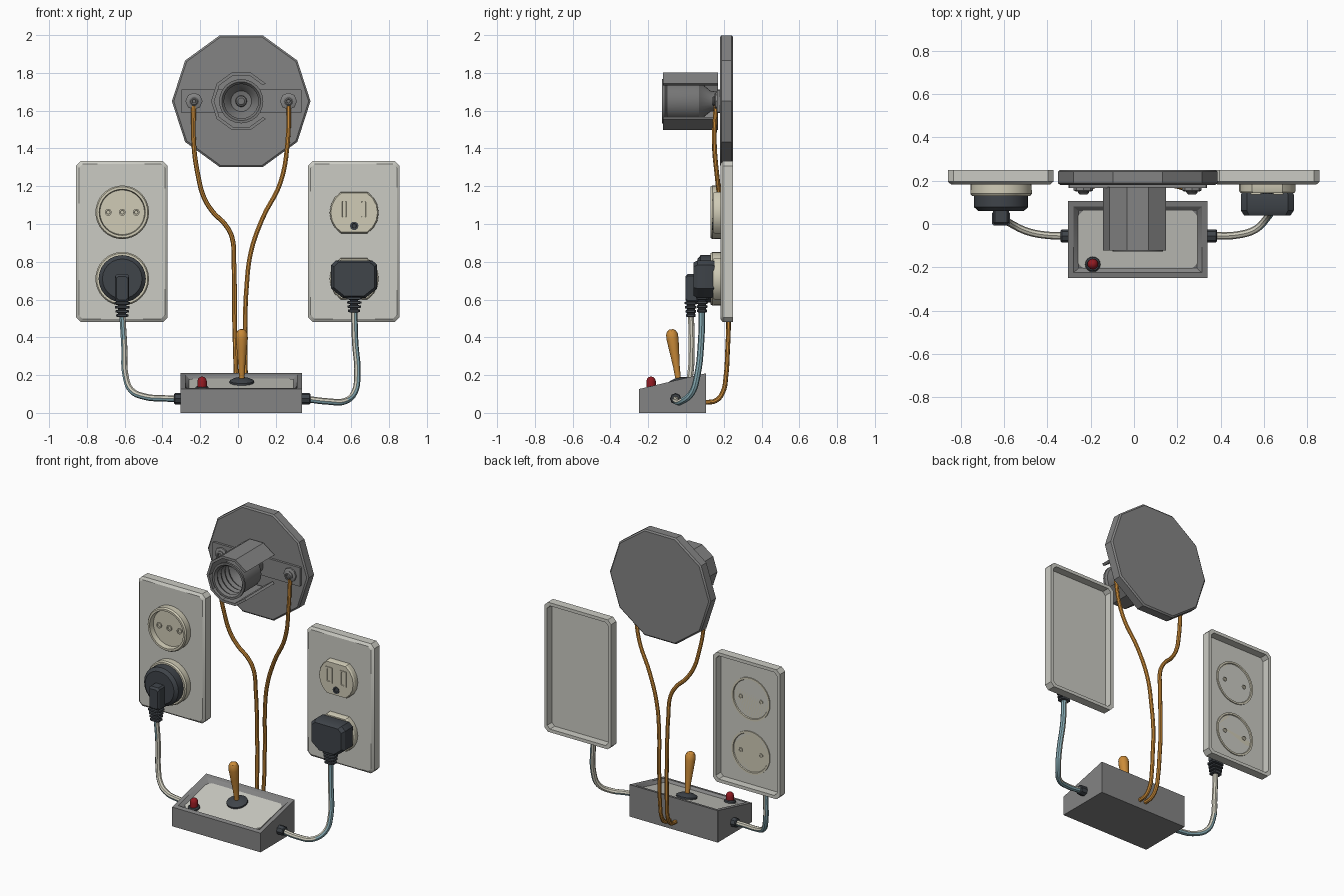
import bpy, bmesh
from math import sin, cos, pi, radians
from mathutils import Matrix, Vector


def material(name, rgb):
    m = bpy.data.materials.new(name)
    m.diffuse_color = (*rgb, 1)
    return m


GREY = material("mid grey", (0.23, 0.23, 0.23))
STEEL = material("socket steel", (0.18, 0.18, 0.18))
PLATE = material("pale grey", (0.60, 0.60, 0.55))
CREAM = material("cream", (0.63, 0.60, 0.47))
DARK = material("dark slate", (0.05, 0.058, 0.068))
ORANGE = material("orange", (0.60, 0.26, 0.04))
RED = material("red", (0.28, 0.01, 0.015))
IVORY = material("ivory cable", (0.64, 0.62, 0.52))
TEAL = material("teal cable", (0.24, 0.41, 0.46))

# Lofts are made in (u, v, depth); these turn depth towards each axis
Z = Matrix.Identity(4)
Y = Matrix(((1, 0, 0, 0), (0, 0, 1, 0), (0, 1, 0, 0), (0, 0, 0, 1)))
X = Matrix(((0, 0, 1, 0), (1, 0, 0, 0), (0, 1, 0, 0), (0, 0, 0, 1)))


def finish(name, me, mats):
    for m in mats:
        me.materials.append(m)
    me.shade_smooth()
    me.set_sharp_from_angle(angle=radians(32))
    ob = bpy.data.objects.new(name, me)
    bpy.context.collection.objects.link(ob)
    return ob


def loft(name, layers, mat, loc=(0, 0, 0), axis=Y, shear=0):
    """Skin a list of (outline, depth) layers and cap both ends."""
    bm = bmesh.new()
    M = Matrix.Translation(loc) @ axis
    rings = []
    for pts, d in layers:
        rings.append([bm.verts.new(M @ Vector((u, v, d + (shear * v if d else 0)))) for u, v in pts])
    n = len(rings[0])
    for a, b in zip(rings, rings[1:]):
        for i in range(n):
            j = (i + 1) % n
            bm.faces.new((a[i], a[j], b[j], b[i]))
    bm.faces.new(rings[0])
    bm.faces.new(rings[-1])
    bmesh.ops.recalc_face_normals(bm, faces=bm.faces[:])
    me = bpy.data.meshes.new(name)
    bm.to_mesh(me)
    bm.free()
    return finish(name, me, [mat])


def circle(r, n=24):
    return [(r * cos(2 * pi * i / n), r * sin(2 * pi * i / n)) for i in range(n)]


def rect(w, h, c=0.005):
    """Rectangle of half sizes w, h with chamfered corners."""
    return [(w, h - c), (w - c, h), (c - w, h), (-w, h - c),
            (-w, c - h), (c - w, -h), (w - c, -h), (w, c - h)]


def scaled(pts, s):
    return [(u * s, v * s) for u, v in pts]


def lathe(name, profile, mat, loc, axis=Y, n=24):
    return loft(name, [(circle(r, n), d) for r, d in profile], mat, loc, axis)


def tube(name, pts, r, mats):
    """Round tube along a smooth path; a second colour covers the outer side."""
    cu = bpy.data.curves.new(name, 'CURVE')
    cu.dimensions = '3D'
    cu.bevel_depth = r
    cu.bevel_resolution = 2
    cu.resolution_u = 5
    cu.use_fill_caps = True
    s = cu.splines.new('BEZIER')
    s.bezier_points.add(len(pts) - 1)
    for b, p in zip(s.bezier_points, pts):
        b.co = p
        b.handle_left_type = b.handle_right_type = 'AUTO'
    tmp = bpy.data.objects.new(name + "_path", cu)
    bpy.context.collection.objects.link(tmp)
    bpy.context.view_layer.update()
    me = bpy.data.meshes.new_from_object(tmp.evaluated_get(bpy.context.evaluated_depsgraph_get()))
    bpy.data.objects.remove(tmp)
    me.materials.clear()
    ob = finish(name, me, mats)
    if len(mats) > 1:
        side = 1 if pts[0][0] > 0 else -1
        for p in me.polygons:
            p.material_index = int(p.normal.x * side - p.normal.z > 0.05)
    return ob


CX, LZ = 0.017, 1.65

# Round lamp backplate, bracket and screws
lathe("lamp_backplate", [(0.357, 0.25), (0.367, 0.242), (0.367, 0.188), (0.357, 0.18)], GREY, (CX, 0, LZ), n=10)
loft("lamp_bracket", [(rect(0.32, 0.062), 0.185), (rect(0.32, 0.062), 0.165)], GREY, (CX, 0, LZ))
for side, sx in (("left", -0.25), ("right", 0.25)):
    lathe(side + "_washer", [(0.045, 0.168), (0.045, 0.155), (0.036, 0.15)], GREY, (CX + sx, 0, LZ), n=8)
    lathe(side + "_screw", [(0.026, 0.155), (0.026, 0.145), (0.018, 0.137), (0.011, 0.137), (0.009, 0.143)],
          STEEL, (CX + sx, 0, LZ), n=12)

# Open-sided shroud: ten-sided shell with the right-hand corner missing
arc = [radians(36 * i) for i in range(1, 10)]
shell = [(0.16 * cos(a), 0.16 * sin(a)) for a in arc] + [(0.143 * cos(a), 0.143 * sin(a)) for a in reversed(arc)]
loft("lamp_shroud", [(shell, 0.17), (shell, -0.122)], GREY, (CX, 0, LZ))

# Threaded lamp socket with inner contact
thread = [(0.103 if i % 2 else 0.091, -0.11 + 0.02 * i) for i in range(8)]
lathe("lamp_socket", [(0.05, 0.17), (0.055, 0.13), (0.104, 0.07), (0.106, 0.05), (0.106, -0.1), (0.117, -0.112),
                      (0.117, -0.126), (0.103, -0.126)] + thread +
      [(0.08, 0.05), (0.055, 0.085), (0.03, 0.09), (0.028, 0.06), (0.018, 0.052)], STEEL, (CX, 0, LZ))

# Hollow-backed wall plates
for side, px in (("left", -0.615), ("right", 0.613)):
    loft(side + "_wall_plate", [(rect(0.222, 0.405, 0.02), 0.2), (rect(0.222, 0.405, 0.02), 0.25),
                                (rect(0.243, 0.426, 0.025), 0.25), (rect(0.243, 0.426, 0.025), 0.195),
                                (rect(0.228, 0.411, 0.022), 0.182)], PLATE, (px, 0, 0.907))

# Round outlets on the left plate
for tag, z in (("upper", 1.062), ("lower", 0.71)):
    at = (-0.613, 0, z)
    lathe(tag + "_round_outlet", [(0.125, 0.2), (0.128, 0.206), (0.14, 0.206), (0.142, 0.14), (0.135, 0.13),
                                  (0.122, 0.13), (0.118, 0.165)], CREAM, at, n=32)
    for i, dx in enumerate((-0.074, 0, 0.074)):
        lathe(f"{tag}_pin_ring_{i}", [(0.018, 0.167), (0.018, 0.157), (0.011, 0.157), (0.009, 0.163)],
              CREAM, (at[0] + dx, 0, z), n=12)
        if dx:
            lathe(f"{tag}_rear_hole_{i}", [(0.014, 0.198), (0.014, 0.206), (0.009, 0.206), (0.008, 0.202)],
                  CREAM, (at[0] + dx, 0, z), n=10)

# Flat-topped outlets on the right plate
right_arc = [(0.13 * cos(radians(a)), 0.13 * sin(radians(a))) for a in range(-57, 58, 19)]
face = right_arc + [(-u, -v) for u, v in right_arc]
for tag, z in (("upper", 1.06), ("lower", 0.71)):
    at = (0.615, 0, z)
    loft(tag + "_slot_outlet", [(face, 0.19), (face, 0.152), (scaled(face, 0.95), 0.142)], CREAM, at)
    for i, dx in enumerate((-0.053, 0.05)):
        loft(f"{tag}_slot_{i}", [(rect(0.025, 0.052, 0.003), 0.145), (rect(0.025, 0.052, 0.003), 0.137),
                                 (rect(0.012, 0.042, 0.003), 0.137), (rect(0.010, 0.040, 0.003), 0.141)],
             CREAM, (at[0] + dx, 0, z + 0.018))
    lathe(tag + "_ground_hole", [(0.023, 0.145), (0.023, 0.138), (0.013, 0.138), (0.011, 0.141)],
          DARK, (at[0], 0, z - 0.07), n=10)

# Round plug with a boxy neck
lathe("round_plug", [(0.114, 0.165), (0.118, 0.14), (0.125, 0.13), (0.125, 0.078), (0.105, 0.06)],
      DARK, (-0.613, 0, 0.71))
loft("round_plug_neck", [(rect(0.037, 0.075, 0.01), 0.07), (rect(0.037, 0.075, 0.01), 0.008),
                         (rect(0.03, 0.062, 0.01), -0.003)], DARK, (-0.613, 0, 0.66))

# Faceted plug
half = [(0.06, -0.1), (0.095, -0.072), (0.122, -0.05), (0.122, 0.075), (0.095, 0.1)]
body = half + [(-u, v) for u, v in reversed(half)]
loft("faceted_plug", [(scaled(body, 0.95), 0.15), (body, 0.135), (body, 0.062), (scaled(body, 0.88), 0.04)],
     DARK, (0.615, 0, 0.708))

# Ribbed strain reliefs below the plugs
for side, x, y, top in (("left", -0.613, 0.026, 0.59), ("right", 0.615, 0.085, 0.615)):
    ribs = []
    for i in range(4):
        w, d = 0.041 - 0.003 * i, -0.022 * i
        ribs += [(rect(0.021, 0.021, 0.006), d), (rect(w, w * 0.8, 0.008), d - 0.003),
                 (rect(w, w * 0.8, 0.008), d - 0.014), (rect(0.021, 0.021, 0.006), d - 0.017)]
    loft(side + "_strain_relief", ribs, DARK, (x, y, top), Z)

# Two-tone mains cables and their box grommets
tube("left_cable", [(-0.613, 0.026, 0.53), (-0.602, 0.03, 0.35), (-0.596, 0.022, 0.2), (-0.565, 0.0, 0.12),
                    (-0.49, -0.035, 0.085), (-0.40, -0.052, 0.077), (-0.31, -0.055, 0.075)], 0.017, [IVORY, TEAL])
tube("right_cable", [(0.615, 0.085, 0.56), (0.62, 0.08, 0.38), (0.632, 0.06, 0.2), (0.615, 0.03, 0.105),
                     (0.56, -0.025, 0.06), (0.48, -0.05, 0.06), (0.35, -0.055, 0.075)], 0.017, [IVORY, TEAL])
lathe("left_grommet", [(0.03, 0.01), (0.03, -0.03), (0.025, -0.035)], DARK, (-0.303, -0.055, 0.075), X, 8)
lathe("right_grommet", [(0.03, -0.01), (0.03, 0.038), (0.025, 0.043)], DARK, (0.34, -0.055, 0.075), X, 8)

# Sloped control box with a recessed light panel
SLOPE, BY = 0.236, -0.072
loft("control_box", [(rect(0.322, 0.178, 0.001), 0), (rect(0.322, 0.178, 0.001), 0.168),
                     (rect(0.296, 0.152, 0.001), 0.168), (rect(0.274, 0.132, 0.001), 0.146)],
     GREY, (CX, BY, 0), Z, SLOPE)
loft("control_panel", [(rect(0.276, 0.134, 0.025), 0.144), (rect(0.276, 0.134, 0.025), 0.151)],
     PLATE, (CX, BY, 0), Z, SLOPE)

# Indicator light, switch collar and lever
tilt = Matrix.Rotation(radians(13), 4, 'X')
lathe("light_base", [(0.035, -0.008), (0.035, 0.01), (0.028, 0.016)], DARK, (-0.19, -0.185, 0.125), tilt, 16)
lathe("indicator_light", [(0.025, 0), (0.025, 0.04), (0.021, 0.053), (0.012, 0.061), (0.004, 0.064)],
      RED, (-0.19, -0.185, 0.128), Z, 16)
lathe("switch_collar", [(0.064, -0.01), (0.064, 0.012), (0.045, 0.022), (0.02, 0.028)],
      DARK, (0.02, -0.035, 0.158), tilt, 16)
lathe("switch_lever", [(0.014, 0), (0.018, 0.08), (0.027, 0.17), (0.032, 0.225), (0.031, 0.25), (0.023, 0.267),
                       (0.01, 0.275)], ORANGE, (0.02, -0.04, 0.17), Matrix.Rotation(radians(8), 4, 'X'), 16)

# Orange lamp wires running down behind the box
tail_y = [(0.225, 0.48), (0.22, 0.33), (0.212, 0.2), (0.195, 0.11), (0.16, 0.066), (0.1, 0.055)]
tube("left_lamp_wire", [(-0.235, 0.158, 1.63), (-0.234, 0.15, 1.42), (-0.21, 0.165, 1.25), (-0.18, 0.178, 1.14),
                        (-0.13, 0.19, 1.06), (-0.07, 0.2, 1.0), (-0.032, 0.206, 0.93), (-0.022, 0.215, 0.8)] +
     [(-0.018 + 0.004 * i, y, z) for i, (y, z) in enumerate(tail_y)], 0.0125, [ORANGE])
tube("right_lamp_wire", [(0.268, 0.158, 1.63), (0.264, 0.15, 1.45), (0.225, 0.168, 1.22), (0.13, 0.19, 1.03),
                         (0.068, 0.205, 0.85), (0.045, 0.215, 0.66)] +
     [(0.038 + 0.001 * i, y, z) for i, (y, z) in enumerate(tail_y)], 0.0125, [ORANGE])
